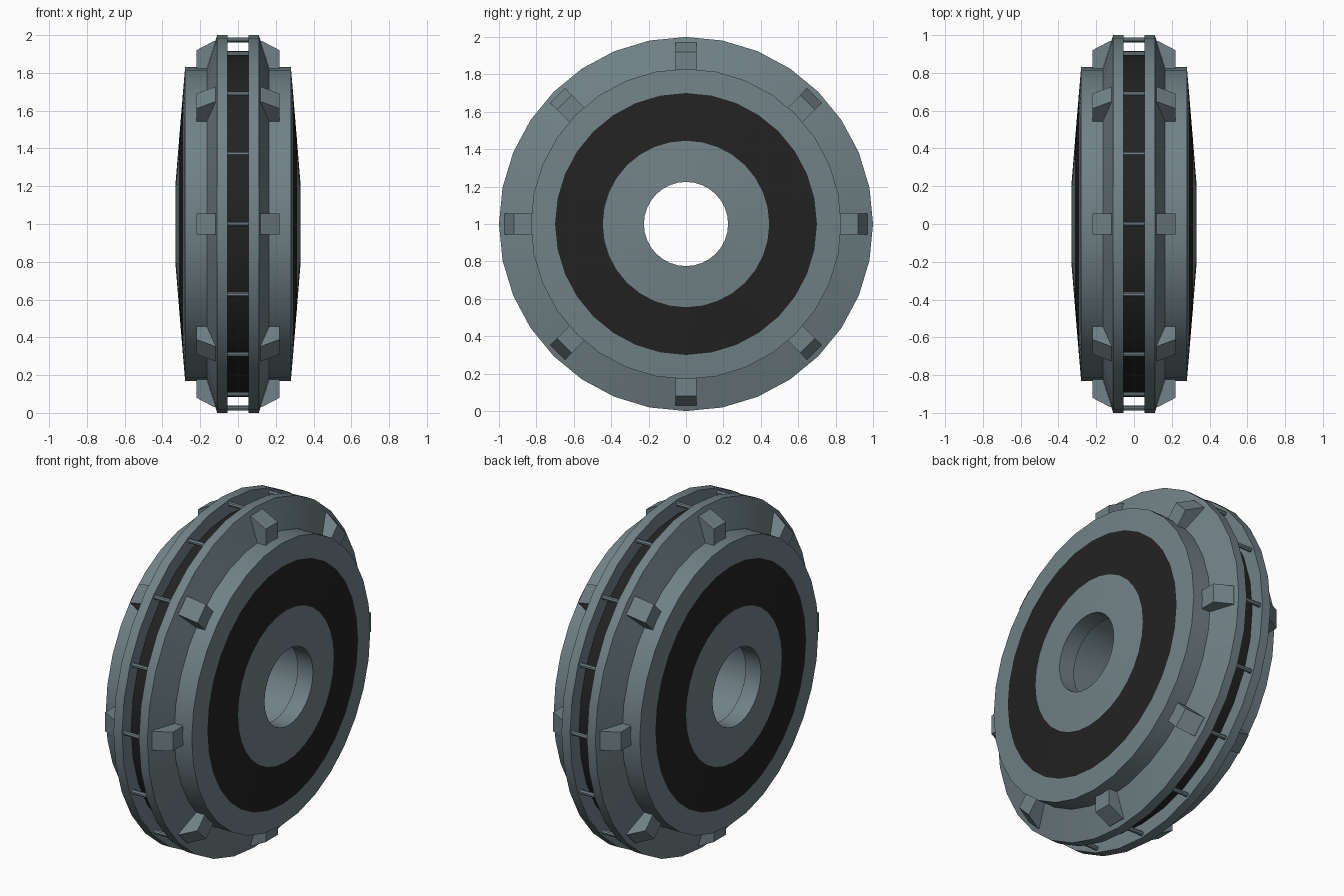
import bpy, bmesh, math
from mathutils import Matrix, Vector

if "Cube" in bpy.data.objects:
    bpy.data.objects.remove(bpy.data.objects["Cube"])


def material(name, rgb):
    m = bpy.data.materials.new(name)
    m.diffuse_color = (*rgb, 1)
    m.use_nodes = True
    m.node_tree.nodes["Principled BSDF"].inputs["Base Color"].default_value = m.diffuse_color
    return m


STEEL = material("blue_grey_steel", (0.165, 0.222, 0.242))
BLACK = material("black_rubber", (0.016, 0.016, 0.016))
SEG = 32
CENTRE = Vector((0, 0, 1))


def finish(name, bm, mats, smooth=False):
    me = bpy.data.meshes.new(name)
    bm.to_mesh(me)
    bm.free()
    ob = bpy.data.objects.new(name, me)
    ob.location = CENTRE
    bpy.context.collection.objects.link(ob)
    for m in mats:
        me.materials.append(m)
    if smooth:
        bpy.ops.object.select_all(action='DESELECT')
        ob.select_set(True)
        bpy.context.view_layer.objects.active = ob
        bpy.ops.object.shade_smooth_by_angle(angle=math.radians(20))
    return ob


def lathe(name, profile, mats, dark_rows=(), flip=False):
    """Spin (x, radius) points around the x axis."""
    bm = bmesh.new()
    rings = []
    for x, r in profile:
        rings.append([bm.verts.new((x, r * math.sin(math.tau * i / SEG),
                                    r * math.cos(math.tau * i / SEG))) for i in range(SEG)])
    for k in range(len(rings) - 1):
        a, b = rings[k], rings[k + 1]
        for i in range(SEG):
            j = (i + 1) % SEG
            f = bm.faces.new((a[i], b[i], b[j], a[j]))
            f.material_index = 1 if k in dark_rows else 0
    bm.normal_update()
    if flip:
        bmesh.ops.reverse_faces(bm, faces=bm.faces)
    return finish(name, bm, mats, True)


# Wheel halves: flange, sloped rim, drum wall, domed face with black band, bore lip
half = [(0.055, 0.88), (0.055, 1.0), (0.11, 1.0), (0.165, 0.83), (0.28, 0.83),
        (0.291, 0.7), (0.312, 0.445), (0.33, 0.225), (0.23, 0.225), (0.23, 0.27)]
for side, s in (("right", 1), ("left", -1)):
    lathe(side + "_wheel_half", [(s * x, r) for x, r in half], [STEEL, BLACK],
          dark_rows=(5,), flip=(s > 0))

# Dark centre core and the inner hub tube
core = lathe("dark_core", [(-0.056, 0.915), (0.056, 0.915)], [BLACK], flip=True)
hub = lathe("hub_tube", [(-0.23, 0.27), (0.23, 0.27)], [STEEL])

# Make sure the core faces outward and the hub faces the bore
for ob, sign in ((core, 1), (hub, -1)):
    p = ob.data.polygons[0]
    if sign * p.normal.dot(Vector((0, p.center.y, p.center.z))) < 0:
        ob.data.flip_normals()
for ob in bpy.data.objects:
    if ob.name.endswith("wheel_half"):
        # the flange rim row must point away from the axle
        p = ob.data.polygons[SEG]
        if p.normal.dot(Vector((0, p.center.y, p.center.z))) < 0:
            ob.data.flip_normals()

# Cross rods bridging the two flanges
bm = bmesh.new()
for i in range(16):
    m = (Matrix.Rotation(math.tau * i / 16, 4, 'X') @ Matrix.Translation((0, 0, 0.975))
         @ Matrix.Rotation(math.pi / 2, 4, 'Y'))
    bmesh.ops.create_cone(bm, cap_ends=True, segments=8, radius1=0.013, radius2=0.013,
                          depth=0.12, matrix=m)
finish("cross_rods", bm, [STEEL], True)

# Wedge lugs around each sloped rim
lug = [(0.10, 0.82), (0.22, 0.82), (0.22, 0.92), (0.125, 0.97), (0.10, 0.97)]
for side, s in (("right", 1), ("left", -1)):
    bm = bmesh.new()
    for i in range(8):
        rot = Matrix.Rotation(math.tau * i / 8, 3, 'X')
        a, b = [[bm.verts.new(rot @ Vector((s * x, y, r))) for x, r in lug]
                for y in (-0.056, 0.056)]
        bm.faces.new(a)
        bm.faces.new(b[::-1])
        for k in range(len(lug)):
            n = (k + 1) % len(lug)
            bm.faces.new((a[n], a[k], b[k], b[n]))
    bmesh.ops.recalc_face_normals(bm, faces=bm.faces)
    finish(side + "_tread_lugs", bm, [STEEL])
